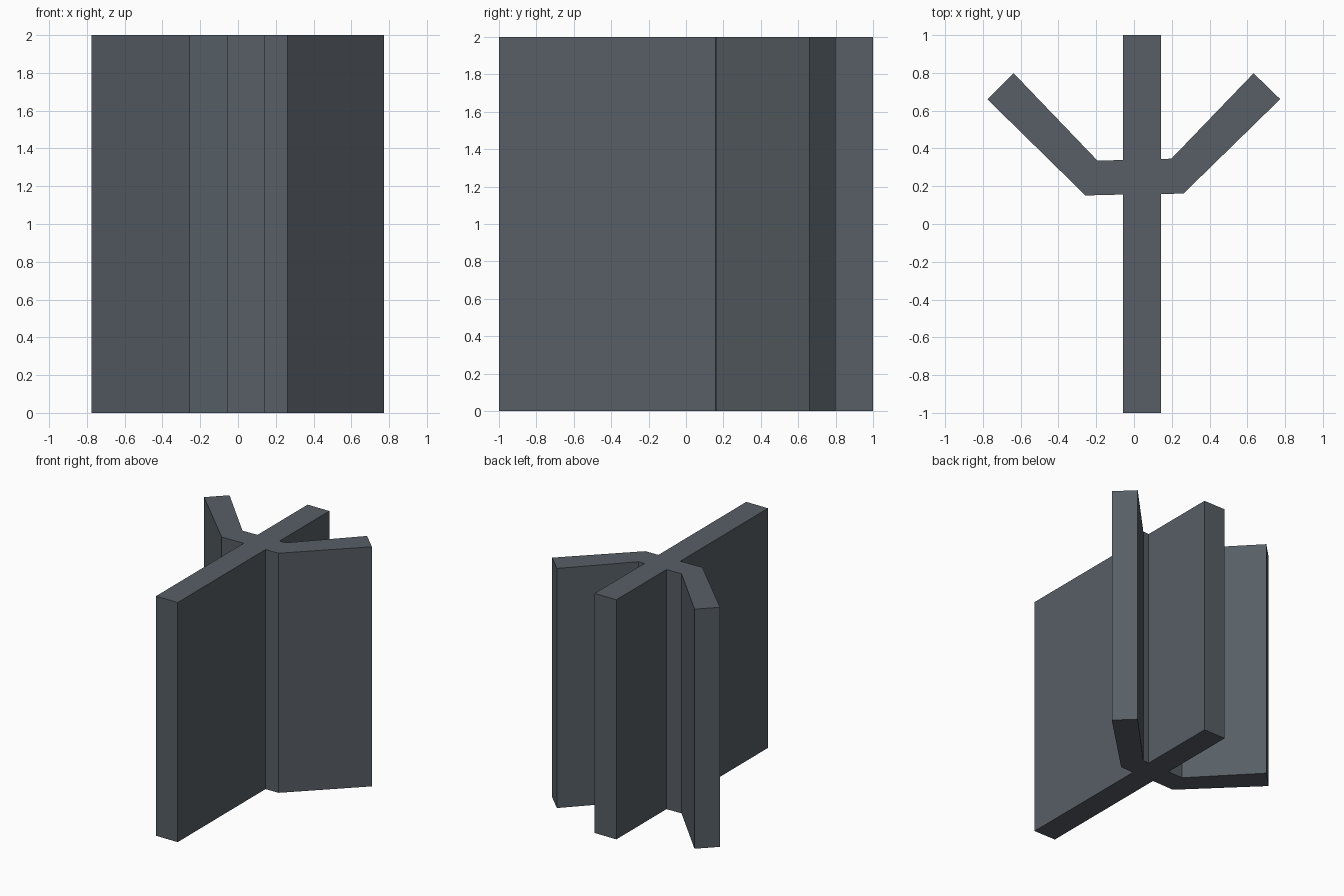
import bpy
import bmesh

if "Cube" in bpy.data.objects:
    bpy.data.objects.remove(bpy.data.objects["Cube"])

HEIGHT = 2.0

# Flat dark slate colour
slate = bpy.data.materials.new("dark_slate")
slate.diffuse_color = (0.095, 0.113, 0.13, 1.0)
slate.use_nodes = True
slate.node_tree.nodes["Principled BSDF"].inputs["Base Color"].default_value = slate.diffuse_color

# Plan outline, counter-clockwise: straight trunk with two bent arms
trunk_l, trunk_r = -0.057, 0.143
outline = [
    (trunk_l, -1.0), (trunk_r, -1.0),
    # right arm
    (trunk_r, 0.159), (0.262, 0.161), (0.774, 0.661),
    (0.633, 0.798), (0.198, 0.346), (trunk_r, 0.344),
    # back end of trunk
    (trunk_r, 1.0), (trunk_l, 1.0),
    # left arm
    (trunk_l, 0.339), (-0.193, 0.335), (-0.637, 0.798),
    (-0.776, 0.660), (-0.257, 0.151), (trunk_l, 0.156),
]


def extrude_profile(name, points, height, material):
    bm = bmesh.new()
    base = bm.faces.new([bm.verts.new((x, y, 0)) for x, y in points])
    ext = bmesh.ops.extrude_face_region(bm, geom=[base], use_keep_orig=True)
    top = [g for g in ext["geom"] if isinstance(g, bmesh.types.BMVert)]
    bmesh.ops.translate(bm, verts=top, vec=(0, 0, height))
    bmesh.ops.recalc_face_normals(bm, faces=bm.faces[:])
    mesh = bpy.data.meshes.new(name)
    bm.to_mesh(mesh)
    bm.free()
    mesh.materials.append(material)
    obj = bpy.data.objects.new(name, mesh)
    bpy.context.collection.objects.link(obj)
    return obj


# Branching wall extruded from the plan
extrude_profile("branching_wall", outline, HEIGHT, slate)
